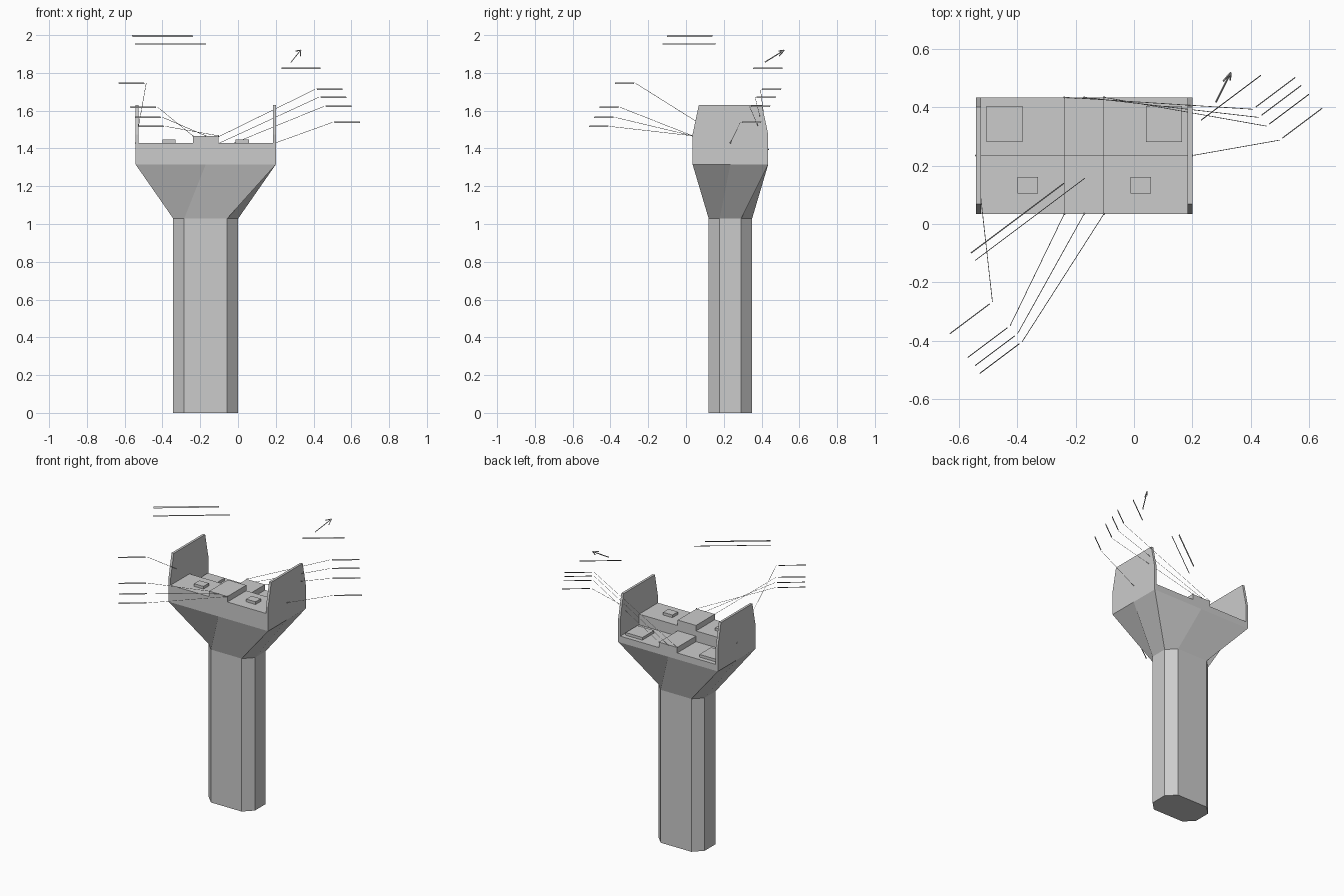
import bpy, bmesh
from mathutils import Vector

if "Cube" in bpy.data.objects:
    bpy.data.objects.remove(bpy.data.objects["Cube"])

CX, CY = -0.171, 0.235          # pier axis
HX, HY = 0.371, 0.20            # half size of the cap
WALL = 0.016                    # end wall thickness
Z_NECK, Z_CAP, Z_FRONT, Z_BACK = 1.029, 1.315, 1.43, 1.358


def finish(name, bm):
    bmesh.ops.recalc_face_normals(bm, faces=bm.faces)
    me = bpy.data.meshes.new(name)
    bm.to_mesh(me)
    bm.free()
    ob = bpy.data.objects.new(name, me)
    bpy.context.collection.objects.link(ob)
    return ob


def loft(name, rings):
    """Skin a list of equal-length point rings and cap both ends."""
    bm = bmesh.new()
    vs = [[bm.verts.new(p) for p in r] for r in rings]
    n = len(rings[0])
    for a, b in zip(vs, vs[1:]):
        for i in range(n):
            j = (i + 1) % n
            bm.faces.new((a[i], a[j], b[j], b[i]))
    bm.faces.new(vs[0][::-1])
    bm.faces.new(vs[-1])
    return finish(name, bm)


def box(name, x0, x1, y0, y1, z0, z1):
    rect = [(x0, y0), (x1, y0), (x1, y1), (x0, y1)]
    return loft(name, [[(x, y, z) for x, y in rect] for z in (z0, z1)])


def rod(name, a, b, r):
    """Thin square line between two points."""
    a, b = Vector(a), Vector(b)
    d = (b - a).normalized()
    u = d.cross(Vector((0, 0, 1))).normalized() * r
    v = d.cross(u).normalized() * r
    return loft(name, [[p + u, p + v, p - u, p - v] for p in (a, b)])


# Chamfered column flaring into the rectangular cap (corners and mid-sides alternate)
hx, hy, c = 0.172, 0.115, 0.058
octagon = [(-hx + c, -hy), (hx - c, -hy), (hx, -hy + c), (hx, hy - c),
           (hx - c, hy), (-hx + c, hy), (-hx, hy - c), (-hx, -hy + c)]
spread = [(0, -HY), (HX, -HY), (HX, 0), (HX, HY), (0, HY), (-HX, HY), (-HX, 0), (-HX, -HY)]


def ring(pts, z):
    return [(CX + x, CY + y, z) for x, y in pts]


loft("column_and_flare", [ring(octagon, 0), ring(octagon, Z_NECK), ring(spread, Z_CAP)])

# Stepped cap: high front half, low back half
xi0, xi1 = CX - HX + WALL, CX + HX - WALL
y0, y1 = CY - HY, CY + HY
box("cap_front_half", xi0, xi1, y0, CY, Z_CAP, Z_FRONT)
box("cap_back_half", xi0, xi1, CY, y1, Z_CAP, Z_BACK)

# Raised centre blocks
box("centre_block_front", CX - 0.068, CX + 0.068, y0, CY, Z_FRONT, 1.467)
box("centre_block_back", CX - 0.068, CX + 0.068, CY, y1, Z_BACK, 1.395)

# Bearing pads
for s, side in ((-1, "left"), (1, "right")):
    x = CX + s * 0.194
    box("front_pad_" + side, x - 0.035, x + 0.035, 0.104, 0.161, Z_FRONT, 1.448)
    x = CX + s * 0.274
    box("back_pad_" + side, x - 0.062, x + 0.062, 0.281, 0.405, Z_BACK, 1.376)

    # End wall with tapered top
    prof = [(y0, Z_CAP), (y1, Z_CAP), (y1, 1.475), (y1 - 0.033, 1.631),
            (y0 + 0.033, 1.631), (y0, 1.475)]
    xo = CX + s * HX
    loft("end_wall_" + side, [[(xx, y, z) for y, z in prof] for xx in (xo - s * WALL, xo)])

# Leader lines: survey point, outer end
XL, XR = CX - 0.068, CX + 0.068
leaders = [
    ((CX - HX, CY, 1.43), (-0.486, -0.267, 1.745)),
    ((XL, y0, 1.467), (-0.425, -0.349, 1.618)),
    ((CX, y0, 1.467), (-0.40, -0.377, 1.565)),
    ((XR, y0, 1.467), (-0.384, -0.404, 1.517)),
    ((XL, y1, 1.395), (0.408, 0.394, 1.713)),
    ((CX, y1, 1.395), (0.428, 0.366, 1.671)),
    ((XR, y1, 1.395), (0.455, 0.336, 1.623)),
    ((CX + HX, CY, 1.43), (0.50, 0.288, 1.538)),
]
for i, (p, q) in enumerate(leaders):
    rod(f"leader_line_{i}", p, q, 0.0012)
    bm = bmesh.new()
    bmesh.ops.create_icosphere(bm, subdivisions=1, radius=0.004)
    bmesh.ops.translate(bm, vec=p, verts=bm.verts)
    finish(f"survey_point_{i}", bm)

# Plain strips standing in for the captions, facing the front right
ALONG = Vector((0.8, 0.6, 0))
UP = Vector((-0.25, 0.34, 0.9)).normalized()


def strip(name, start, length, h):
    a = Vector(start)
    b = a + ALONG * length
    bm = bmesh.new()
    bm.faces.new([bm.verts.new(p) for p in (a - UP * h, b - UP * h, b + UP * h, a + UP * h)])
    return finish(name, bm)


for i, (p, q) in enumerate(leaders):
    start = Vector(q) + (ALONG * 0.012 if i > 3 else -ALONG * 0.182)
    strip(f"caption_strip_{i}", start, 0.17, 0.004)
strip("title_strip", (-0.56, -0.10, 1.995), 0.40, 0.005)
strip("subtitle_strip", (-0.545, -0.125, 1.952), 0.47, 0.003)
strip("direction_strip", (0.23, 0.356, 1.825), 0.258, 0.004)

# Direction arrow
tail, tip = Vector((0.281, 0.418, 1.857)), Vector((0.332, 0.52, 1.92))
back = (tail - tip).normalized()
side = back.cross(Vector((0.55, -0.73, 0.4))).normalized()
rod("arrow_shaft", tail, tip, 0.003)
for s in (-1, 1):
    rod("arrow_barb", tip, tip + back * 0.036 + side * s * 0.018, 0.003)
